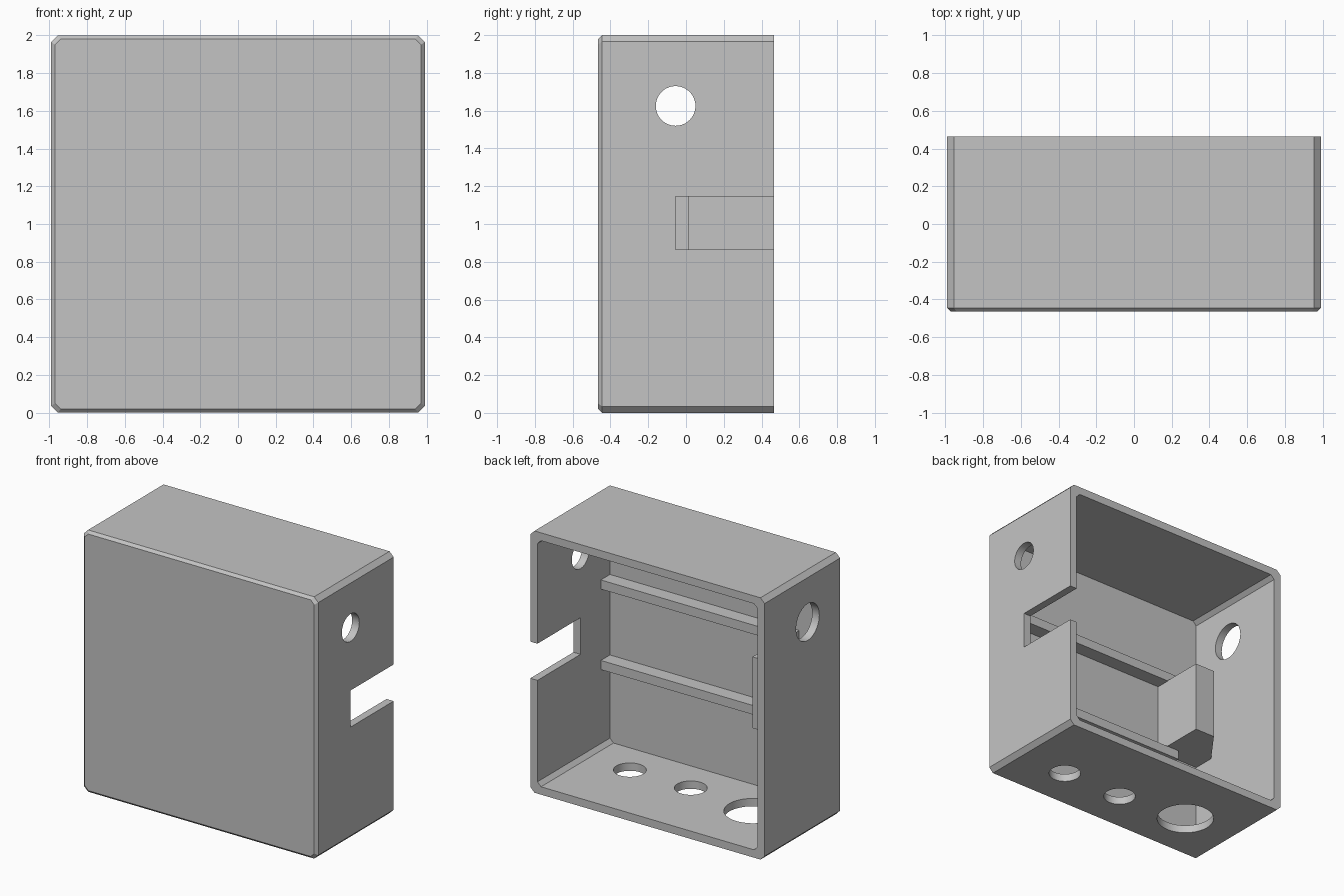
import bpy, bmesh, math
from mathutils import Matrix

cube = bpy.data.objects.get("Cube")
if cube:
    bpy.data.objects.remove(cube, do_unlink=True)

grey = bpy.data.materials.new("light grey")
grey.use_nodes = True
grey.diffuse_color = (0.55, 0.55, 0.55, 1)
grey.node_tree.nodes["Principled BSDF"].inputs["Base Color"].default_value = grey.diffuse_color

HALF_X, HALF_Y, HALF_Z = 0.99, 0.465, 1.0
WALL = 0.06
IN_X = HALF_X - WALL
IN_Y = -0.41          # inner face of the front panel


def finish(bm, name):
    bmesh.ops.recalc_face_normals(bm, faces=bm.faces)
    mesh = bpy.data.meshes.new(name)
    bm.to_mesh(mesh)
    bm.free()
    mesh.materials.append(grey)
    obj = bpy.data.objects.new(name, mesh)
    bpy.context.collection.objects.link(obj)
    return obj


def octagon(bm, inset, chamfer, y):
    """Rectangle with cut corners, facing along y."""
    a, b, c = HALF_X - inset, HALF_Z - inset, chamfer
    ring = [(a, b - c), (a - c, b), (c - a, b), (-a, b - c),
            (-a, c - b), (c - a, -b), (a - c, -b), (a, c - b)]
    return [bm.verts.new((x, y, z + HALF_Z)) for x, z in ring]


def block(name, x0, x1, y0, y1, z0, z1):
    bm = bmesh.new()
    bmesh.ops.create_cube(bm, size=1)
    for v in bm.verts:
        v.co = (x1 if v.co.x > 0 else x0, y1 if v.co.y > 0 else y0, z1 if v.co.z > 0 else z0)
    return finish(bm, name)


def cylinder(name, centre, radius, axis):
    bm = bmesh.new()
    turn = Matrix.Rotation(math.pi / 2, 4, "Y") if axis == "X" else Matrix()
    bmesh.ops.create_cone(bm, cap_ends=True, segments=48, radius1=radius, radius2=radius,
                          depth=0.3, matrix=Matrix.Translation(centre) @ turn)
    return finish(bm, name)


# Box shell, open at the back, with chamfered edges
bm = bmesh.new()
loops = [octagon(bm, 0.02, 0.03, -HALF_Y),
         octagon(bm, 0, 0.035, -HALF_Y + 0.02),
         octagon(bm, 0, 0.035, HALF_Y),
         octagon(bm, WALL, 0.03, HALF_Y),
         octagon(bm, WALL, 0.03, IN_Y)]
for p, q in zip(loops, loops[1:]):
    for i in range(8):
        j = (i + 1) % 8
        bm.faces.new((p[i], p[j], q[j], q[i]))
bm.faces.new(loops[0])
bm.faces.new(loops[-1])
shell = finish(bm, "box_shell")

# Openings: side holes, floor holes and the cable slot
cutters = [
    cylinder("left_hole_cutter", (HALF_X, -0.055, 1.625), 0.105, "X"),
    cylinder("right_hole_cutter", (-HALF_X, -0.055, 1.625), 0.14, "X"),
    cylinder("floor_hole_cutter_a", (0.555, -0.115, 0), 0.114, "Z"),
    cylinder("floor_hole_cutter_b", (0.04, -0.115, 0), 0.114, "Z"),
    cylinder("floor_hole_cutter_c", (-0.53, -0.055, 0), 0.204, "Z"),
    block("slot_cutter", 0.85, 1.1, -0.055, 0.6, 0.865, 1.145),
]
bpy.context.view_layer.objects.active = shell
for cutter in cutters:
    cutter.hide_render = True
    mod = shell.modifiers.new("cut", "BOOLEAN")
    mod.operation = "DIFFERENCE"
    mod.solver = "EXACT"
    mod.object = cutter
    bpy.ops.object.modifier_apply(modifier=mod.name)
    bpy.data.objects.remove(cutter, do_unlink=True)

# Two rails along the inside of the front panel
for name, z in (("upper_rail", 1.27), ("lower_rail", 0.655)):
    block(name, -0.67, IN_X + 0.01, IN_Y - 0.01, -0.3, z, z + 0.07)

# Stop block between the rails, tapering to the side wall
plan = [(-0.572, IN_Y - 0.01), (-0.572, 0.015), (-0.74, 0.015),
        (-IN_X - 0.005, -0.25), (-IN_X - 0.005, IN_Y - 0.01)]
bm = bmesh.new()
base = bm.faces.new([bm.verts.new((x, y, 0.73)) for x, y in plan])
top = bmesh.ops.extrude_face_region(bm, geom=[base])
bmesh.ops.translate(bm, vec=(0, 0, 0.545),
                    verts=[g for g in top["geom"] if isinstance(g, bmesh.types.BMVert)])
finish(bm, "stop_block")

# Smooth hole walls, sharp box edges
bpy.ops.object.select_all(action="DESELECT")
shell.select_set(True)
bpy.context.view_layer.objects.active = shell
bpy.ops.object.shade_smooth_by_angle(angle=math.radians(25))
